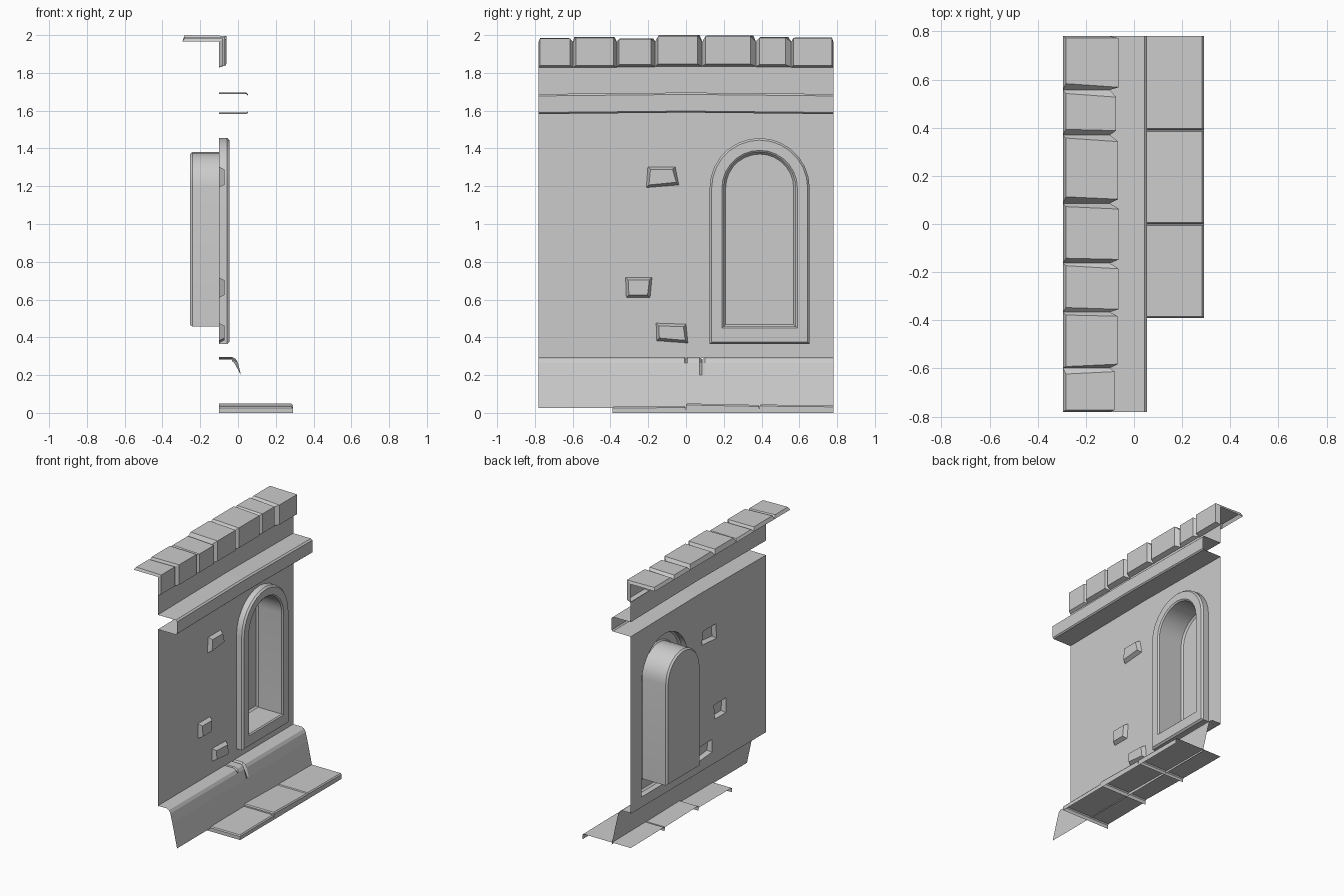
import bpy, bmesh, math
from mathutils import Vector

if "Cube" in bpy.data.objects:
    bpy.data.objects.remove(bpy.data.objects["Cube"])

WX, HY = -0.10, 0.78          # wall plane, half width


def finish(bm, name, smooth=False):
    bmesh.ops.remove_doubles(bm, verts=bm.verts, dist=1e-5)
    bmesh.ops.recalc_face_normals(bm, faces=bm.faces)
    bm.normal_update()
    total = sum((f.normal * f.calc_area() for f in bm.faces), Vector())
    if total.dot(Vector((1, 0, 0.5))) < 0:      # sheets face the street side
        bmesh.ops.reverse_faces(bm, faces=bm.faces)
    me = bpy.data.meshes.new(name)
    bm.to_mesh(me)
    bm.free()
    ob = bpy.data.objects.new(name, me)
    bpy.context.collection.objects.link(ob)
    if smooth:
        bpy.context.view_layer.objects.active = ob
        ob.select_set(True)
        bpy.ops.object.shade_smooth_by_angle(angle=math.radians(30))
        ob.select_set(False)
    return ob


def loft(bm, rows, closed=False, cap=False):
    vs = [[bm.verts.new(p) for p in r] for r in rows]
    n = len(rows[0])
    for a, b in zip(vs, vs[1:]):
        for i in range(n if closed else n - 1):
            j = (i + 1) % n
            bm.faces.new((a[i], a[j], b[j], b[i]))
    if cap:
        bm.faces.new(vs[-1])


def arch(x, r, bottom, cy=0.39, cz=1.19, seg=14):
    pts = [(x, cy + r, bottom)]
    pts += [(x, cy + r * math.cos(math.pi * i / seg), cz + r * math.sin(math.pi * i / seg))
            for i in range(seg + 1)]
    return pts + [(x, cy - r, bottom)]


bricks = [
    [(-0.21, 1.193), (-0.038, 1.207), (-0.057, 1.303), (-0.202, 1.303)],
    [(-0.316, 0.61), (-0.19, 0.61), (-0.18, 0.717), (-0.32, 0.717)],
    [(-0.155, 0.382), (0.01, 0.37), (0.0, 0.47), (-0.158, 0.475)],
]

# main wall panel, open behind the niche and bricks
bm = bmesh.new()
outline = [(WX, -HY, 0.29), (WX, HY, 0.29), (WX, HY, 1.582), (WX, 0, 1.59), (WX, -HY, 1.582)]
loops = [outline, arch(WX, 0.265, 0.365)] + [[(WX, y, z) for y, z in b] for b in bricks]
for loop in loops:
    vs = [bm.verts.new(p) for p in loop]
    for a, b in zip(vs, vs[1:] + vs[:1]):
        bm.edges.new((a, b))
bmesh.ops.triangle_fill(bm, edges=bm.edges[:], use_beauty=True, normal=(1, 0, 0))
finish(bm, "wall_panel")

# arched window niche: frame, reveal and recessed back
bm = bmesh.new()
sections = [(WX, .265, .365), (-.058, .265, .365), (-.045, .254, .376), (-.045, .2, .449),
            (-.053, .19, .457), (-.242, .19, .457), (-.255, .18, .467)]
loft(bm, [arch(*s) for s in sections], closed=True, cap=True)
finish(bm, "window_niche", smooth=True)

# raised wall bricks
for k, b in enumerate(bricks):
    cy, cz = sum(p[0] for p in b) / 4, sum(p[1] for p in b) / 4
    inner = [(-0.072, y - math.copysign(.014, y - cy), z - math.copysign(.014, z - cz)) for y, z in b]
    bm = bmesh.new()
    loft(bm, [[(WX, y, z) for y, z in b], inner], closed=True, cap=True)
    finish(bm, f"raised_brick_{k + 1}")

# upper wall strip and projecting ledge
bm = bmesh.new()
prof = [(WX, 1.835), (WX, 1.688), (0.043, 1.688), (0.054, 1.678), (0.054, 1.59),
        (0.045, 1.582), (WX, 1.582)]
loft(bm, [[(x, y, z + dz) for x, z in prof] for y, dz in ((-HY, 0), (0, .008), (HY, 0))])
finish(bm, "upper_ledge")

# sloped base with two cracks pressed into it
bm = bmesh.new()
prof = [(WX, .295), (-.03, .295), (-.012, .286), (0, .265), (.016, .2), (.054, .025)]
rows = []
for y, depth, deep in [(-HY, 0, 0), (-.008, 0, 0), (0, .012, 0), (.008, 0, 0), (.072, 0, 0),
                       (.085, .02, 1), (.1, 0, 0), (HY, 0, 0)]:
    row = []
    for i, (x, z) in enumerate(prof):
        dx = depth if i == 2 or (i == 3 and deep) else 0
        dz = depth * .6 if i < 3 else 0
        row.append((x - dx, y, z - dz))
    rows.append(row)
loft(bm, rows)
finish(bm, "sloped_base")

# coping stones: y range at front, y range at back, front x, top z, bottom z
stones = [
    (-.78, -.605, -.78, -.615, -.08, 1.985, 1.828),
    (-.59, -.375, -.60, -.37, -.068, 1.99, 1.828),
    (-.362, -.178, -.355, -.165, -.064, 1.983, 1.832),
    (-.155, .07, -.15, .08, -.062, 2.0, 1.835),
    (.095, .35, .105, .365, -.066, 1.998, 1.835),
    (.38, .535, .385, .55, -.074, 1.99, 1.832),
    (.56, .78, .575, .78, -.064, 1.988, 1.828),
]
edges = [-.78, -.598, -.366, -.163, .086, .37, .557, .78]
for k, (f0, f1, b0, b1, fx, top, bot) in enumerate(stones):
    lo, hi = edges[k], edges[k + 1]
    root = [(WX, bot), (WX, 1.965), (-.295, 1.965)]
    face = [(fx, bot + .012), (fx, top - .004), (-.283, top)]
    sides = []
    for e, f, b, s in ((lo, f0, b0, 1), (hi, f1, b1, -1)):
        i = .008 * s
        sides.append(([(x, e, z) for x, z in root],
                      [(face[0][0], f + i, face[0][1]), (face[1][0], f + i, face[1][1]),
                       (face[2][0], b + i, face[2][1])]))
    (r0, o0), (r1, o1) = sides
    bm = bmesh.new()
    loft(bm, [r0, o0, o1, r1])
    for a, b, c, d in ((r0[0], r1[0], o1[0], o0[0]), (r0[2], o0[2], o1[2], r1[2])):
        bm.faces.new([bm.verts.new(p) for p in (a, b, c, d)])
    finish(bm, f"coping_stone_{k + 1}")

# floor slabs, open underneath: start y, height at start, height at end
for k, (y0, za, zb) in enumerate([(-.39, .034, .036), (0, .05, .042), (.39, .044, .04)]):
    y1, c = y0 + .39, .006
    low = 0 if k == 0 else .015
    end = zb if k == 2 else .015
    ye = y1 if k == 2 else y1 - c
    xs = [(WX, 0), (.283, 0), (.29, .008)]
    rows = [[(x, y0, low) for x, d in xs] + [(.29, y0, 0)],
            [(x, y0, za - .008) for x, d in xs] + [(.29, y0, 0)],
            [(x, y0 + c, za - d) for x, d in xs] + [(.29, y0 + c, 0)],
            [(x, ye, zb - d) for x, d in xs] + [(.29, ye, 0)]]
    if k < 2:
        rows.append([(x, y1, end) for x, d in xs] + [(.29, y1, 0)])
    bm = bmesh.new()
    loft(bm, rows)
    finish(bm, f"floor_slab_{k + 1}")
